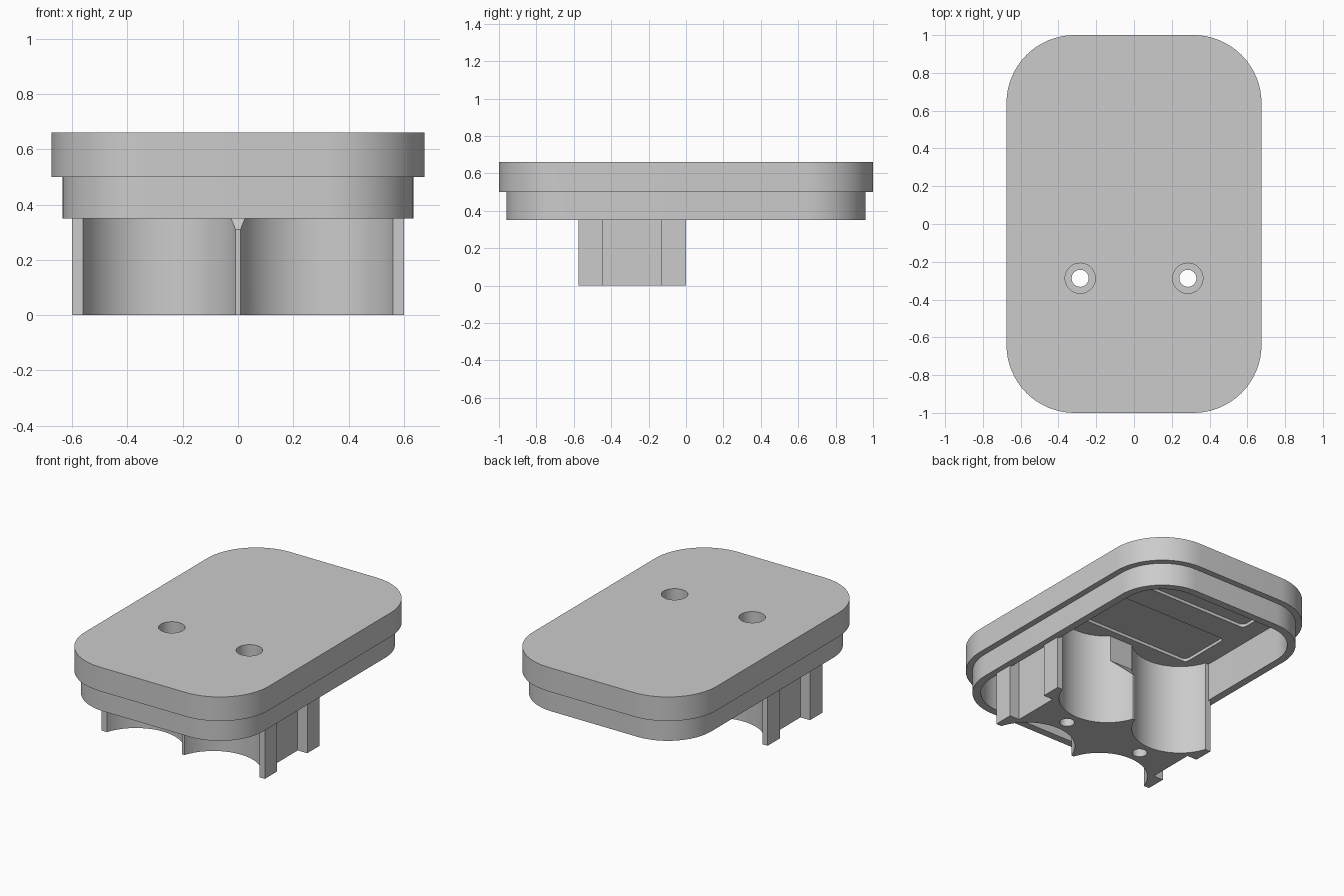
import bpy
import bmesh
from math import cos, sin, pi

if "Cube" in bpy.data.objects:
    bpy.data.objects.remove(bpy.data.objects["Cube"], do_unlink=True)

grey = bpy.data.materials.new("light_grey")
grey.use_nodes = True
grey.diffuse_color = (0.6, 0.6, 0.6, 1)
grey.node_tree.nodes["Principled BSDF"].inputs["Base Color"].default_value = (0.6, 0.6, 0.6, 1)


def rounded_rect(hx, hy, r, steps=16, cy=0.0):
    """Counter-clockwise outline with round corners."""
    pts = []
    for k, (sx, sy) in enumerate([(1, 1), (-1, 1), (-1, -1), (1, -1)]):
        for i in range(steps + 1):
            a = (k + i / steps) * pi / 2
            pts.append((sx * (hx - r) + r * cos(a), cy + sy * (hy - r) + r * sin(a)))
    return pts


def circle(x, y, r, n=64):
    return [(x + r * cos(2 * pi * i / n), y + r * sin(2 * pi * i / n)) for i in range(n)]


def rect(x0, x1, y0, y1):
    return [(x0, y0), (x1, y0), (x1, y1), (x0, y1)]


def prism(name, outline, lo, hi, axis="z"):
    """Extrude an outline along z, or a (y, z) outline along x."""
    bm = bmesh.new()
    place = (lambda u, v: (u, v, lo)) if axis == "z" else (lambda u, v: (lo, u, v))
    shift = (0, 0, hi - lo) if axis == "z" else (hi - lo, 0, 0)
    face = bm.faces.new([bm.verts.new(place(u, v)) for u, v in outline])
    new = bmesh.ops.extrude_face_region(bm, geom=[face])["geom"]
    bmesh.ops.translate(bm, vec=shift, verts=[g for g in new if isinstance(g, bmesh.types.BMVert)])
    bmesh.ops.recalc_face_normals(bm, faces=bm.faces)
    mesh = bpy.data.meshes.new(name)
    bm.to_mesh(mesh)
    bm.free()
    mesh.materials.append(grey)
    ob = bpy.data.objects.new(name, mesh)
    bpy.context.collection.objects.link(ob)
    return ob


def combine(target, tool, operation="DIFFERENCE"):
    """Apply a boolean and discard the helper."""
    mod = target.modifiers.new("boolean", "BOOLEAN")
    mod.operation = operation
    mod.solver = "EXACT"
    mod.object = tool
    bpy.ops.object.select_all(action="DESELECT")
    target.select_set(True)
    bpy.context.view_layer.objects.active = target
    bpy.ops.object.modifier_apply(modifier=mod.name)
    bpy.data.objects.remove(tool, do_unlink=True)


CEILING = 0.6
BACK, FRONT = 0.0, -0.575
MID = (BACK + FRONT) / 2

# Lid: wide plate, inset rim below it, hollow inside
lid = prism("lid", rounded_rect(0.675, 1.0, 0.36), 0.5, 0.66)
combine(lid, prism("rim", rounded_rect(0.635, 0.96, 0.32), 0.35, 0.55), "UNION")
combine(lid, prism("cavity", rounded_rect(0.585, 0.91, 0.27), 0.2, CEILING))

# Shallow rectangular pockets in the ceiling
for cy in (0.65, 0.11, 2 * MID - 0.11):
    combine(lid, prism("pocket", rounded_rect(0.465, 0.18, 0.03, 5, cy), 0.55, CEILING + 0.02))

# Holder block under the lid
holder = prism("holder", rect(-0.6, 0.6, FRONT, BACK), 0, CEILING + 0.01)
for s in (-1, 1):
    # Side notches
    combine(holder, prism("notch", rect(*sorted((s * 0.53, s * 0.8)), -0.445, -0.13), -0.1, 0.8))
    # Scallops on the front and the back
    for cy in (BACK + 0.09, FRONT - 0.09):
        combine(holder, prism("scallop", circle(s * 0.285, cy, 0.29, 128), -0.1, 0.8))

# Sloped clearance at the top of the two middle ridges
for edge, d in ((BACK, 1), (FRONT, -1)):
    outline = [(edge + d * 0.02, 0.29), (edge - d * 0.12, 0.43),
               (edge - d * 0.12, 0.8), (edge + d * 0.02, 0.8)]
    combine(holder, prism("clearance", outline, -0.15, 0.15, "x"))

# Screw holes with wider head recesses
for s in (-1, 1):
    x = s * 0.285
    combine(lid, prism("head_bore", circle(x, MID, 0.08, 48), 0.53, 0.8))
    combine(holder, prism("head_bore", circle(x, MID, 0.08, 48), 0.53, 0.8))
    combine(holder, prism("shank_bore", circle(x, MID, 0.045, 48), -0.1, 0.8))

bpy.ops.object.select_all(action="DESELECT")
for ob in (lid, holder):
    ob.select_set(True)
bpy.context.view_layer.objects.active = lid
bpy.ops.object.shade_smooth_by_angle(angle=0.5)
